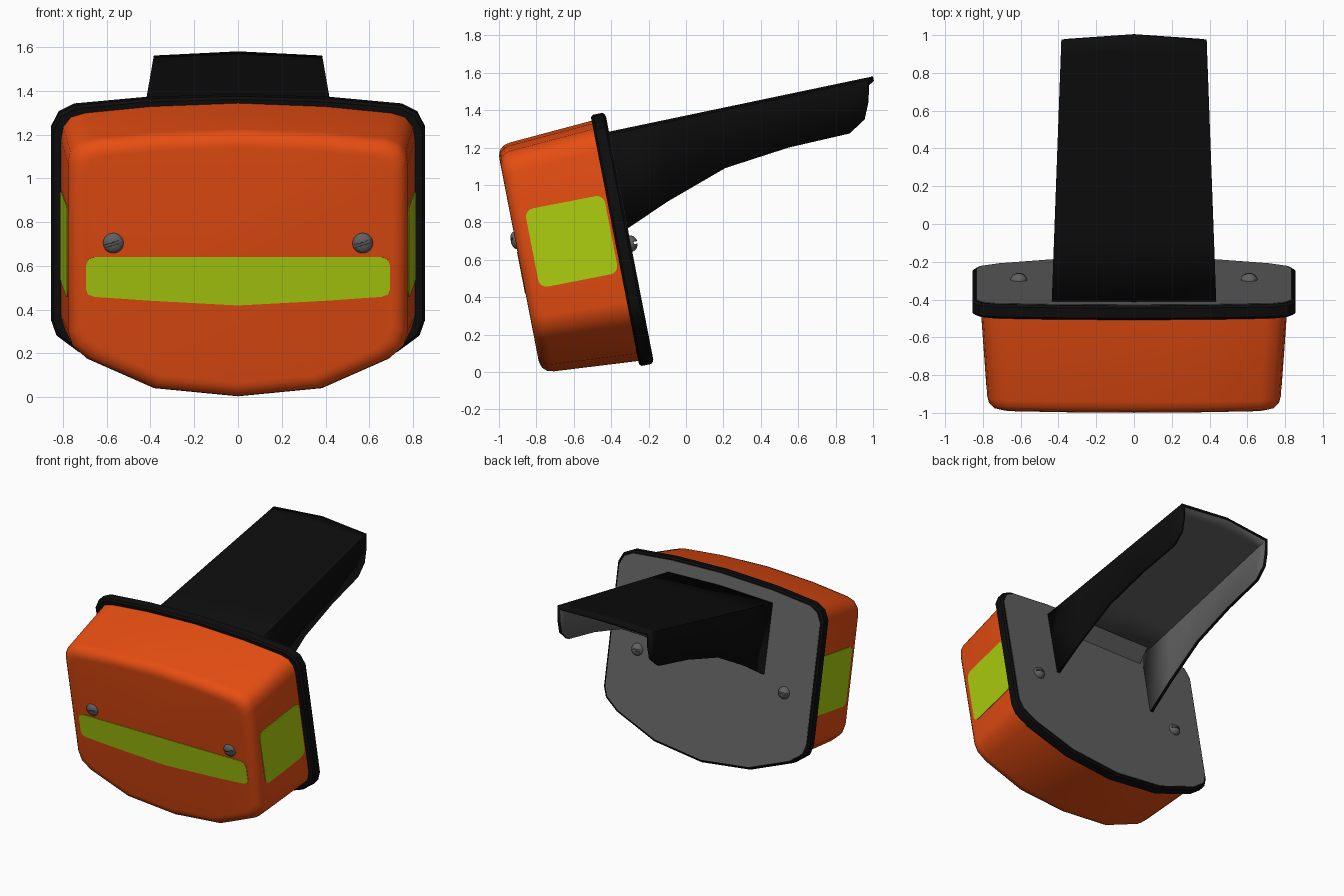
import bpy, bmesh, math
from mathutils import Matrix, Vector

if "Cube" in bpy.data.objects:
    bpy.data.objects.remove(bpy.data.objects["Cube"])


def material(name, rgb):
    m = bpy.data.materials.new(name)
    m.diffuse_color = (*rgb, 1)
    m.use_nodes = True
    m.node_tree.nodes["Principled BSDF"].inputs["Base Color"].default_value = m.diffuse_color
    return m


ORANGE = material("orange", (0.8, 0.075, 0.006))
BLACK = material("black", (0.004, 0.004, 0.004))
GREY = material("dark_grey", (0.12, 0.12, 0.12))
LIME = material("lime", (0.42, 0.62, 0.005))

# Head frame: x across, -y forward from the back of the plate, z up the plate
HEAD = Matrix.Translation((0, -0.305, 0.72)) @ Matrix.Rotation(math.radians(11), 4, 'X')


def finish(name, bm, mats, matrix=HEAD, angle=35):
    bmesh.ops.recalc_face_normals(bm, faces=bm.faces)
    me = bpy.data.meshes.new(name)
    bm.to_mesh(me)
    bm.free()
    for m in mats:
        me.materials.append(m)
    ob = bpy.data.objects.new(name, me)
    bpy.context.collection.objects.link(ob)
    ob.matrix_world = matrix
    bpy.ops.object.select_all(action='DESELECT')
    ob.select_set(True)
    bpy.context.view_layer.objects.active = ob
    bpy.ops.object.shade_smooth_by_angle(angle=math.radians(angle))
    return ob


def loft(name, rings, mat, matrix=HEAD):
    bm = bmesh.new()
    rows = [[bm.verts.new(p) for p in r] for r in rings]
    n = len(rows[0])
    for a, b in zip(rows, rows[1:]):
        for i in range(n):
            j = (i + 1) % n
            bm.faces.new((a[i], a[j], b[j], b[i]))
    bm.faces.new(rows[0])
    bm.faces.new(rows[-1])
    return finish(name, bm, [mat], matrix)


def mirrored(half):
    return half + [(-x, z) for x, z in half[-2:0:-1]]


def inset_ring(outline, d, inset):
    w = max(x for x, z in outline)
    h = max(abs(z) for x, z in outline)
    return [(x * (1 - inset / w), -d, z * (1 - inset / h)) for x, z in outline]


# Housing
body = mirrored([(0, .651), (.4, .635), (.70, .605), (.765, .585), (.80, .54), (.81, .48),
                 (.81, -.34), (.79, -.41), (.72, -.475), (.4, -.62), (0, -.66)])
loft("housing", [inset_ring(body, d, i) for d, i in
     [(.06, 0), (.53, .033), (.565, .042), (.588, .063), (.598, .09), (.6, .11)]], ORANGE)

# Back plate with a grey rear panel
plate = mirrored([(0, .68), (.42, .667), (.75, .636), (.82, .6), (.855, .53),
                  (.855, -.362), (.83, -.434), (.73, -.51), (.4, -.64), (0, -.688)])
loft("back_plate", [inset_ring(plate, d, i) for d, i in
     [(0, .012), (.012, 0), (.065, 0), (.077, .012)]], BLACK)
loft("rear_panel", [inset_ring(plate, d, .02) for d in (-.003, .02)], GREY)

# Front reflector strip
strip = mirrored([(0, .036), (.655, .036), (.684, .024), (.695, -.005), (.695, -.115),
                  (.684, -.14), (.655, -.15), (.4, -.168), (0, -.19)])
loft("front_reflector", [[(x, -d, z) for x, z in strip] for d in (.595, .603)], LIME)


# Side reflectors
def rounded(x0, x1, z0, z1, r, seg=4):
    corners = [(x1 - r, z1 - r), (x0 + r, z1 - r), (x0 + r, z0 + r), (x1 - r, z0 + r)]
    return [(cx + r * math.cos(t), cz + r * math.sin(t))
            for k, (cx, cz) in enumerate(corners)
            for t in [math.pi / 2 * (k + i / seg) for i in range(seg + 1)]]


patch = rounded(.09, .52, -.176, .25, .045)
for s, side in ((1, "right"), (-1, "left")):
    loft(side + "_reflector",
         [[(s * (.81 + o - .033 * (d - .06) / .47), -d, h) for d, h in patch]
          for o in (-.006, .004)], LIME)


# Slotted dome screws, front and rear
def screw(name, x, y, h, r, height, facing, turn):
    m = (HEAD @ Matrix.Translation((x, y, h))
         @ Matrix.Rotation(facing * math.pi / 2, 4, 'X') @ Matrix.Rotation(turn, 4, 'Z'))
    bm = bmesh.new()
    bmesh.ops.create_uvsphere(bm, u_segments=20, v_segments=10, radius=1)
    bmesh.ops.scale(bm, vec=(r, r, height), verts=bm.verts)
    ob = finish(name, bm, [GREY], m)
    bm = bmesh.new()
    bmesh.ops.create_cube(bm, size=1, matrix=Matrix.Translation((0, 0, height))
                          @ Matrix.Diagonal((.2, .013, height, 1)))
    cut = finish(name + "_slot_cutter", bm, [GREY], m)
    cut.hide_render = True
    cut.hide_set(True)
    mod = ob.modifiers.new("slot", 'BOOLEAN')
    mod.operation = 'DIFFERENCE'
    mod.object = cut


for s, side in ((1, "right"), (-1, "left")):
    screw(side + "_front_screw", s * .57, -.6, .1, .047, .025, 1, math.radians(18))
    screw(side + "_rear_screw", s * .61, 0, -.035, .045, .04, -1, 0)


# Mounting arm: open channel with a slightly ridged top and curved side walls
def half_width(y):
    return .435 - .0365 * (y + .4)


def ridge(y):
    return 1.285 + .2095 * (y + .41)


# (bottom y, bottom z, top edge y, ridge y)
stations = [(-.315, .765, -.425, -.425), (-.1, .91, -.1, -.1), (.21, 1.09, .21, .21),
            (.55, 1.2, .55, .55), (.875, 1.275, .82, .82), (.955, 1.35, .90, .91),
            (.975, 1.44, .975, 1.0)]
bm = bmesh.new()
rows = []
for by, bz, ty, ry in stations:
    wb, wt, zt = half_width(by), half_width(ty), ridge(ty) - .014
    pts = [(-wb, by, bz), (-wt, ty, zt), (0, ry, ridge(ry)), (wt, ty, zt), (wb, by, bz)]
    rows.append([bm.verts.new(p) for p in pts])
for a, b in zip(rows, rows[1:]):
    for i in range(4):
        bm.faces.new((a[i], a[i + 1], b[i + 1], b[i]))
arm = finish("mounting_arm", bm, [BLACK, GREY], Matrix(), 20)
if arm.data.polygons[1].normal.z < 0:
    arm.data.flip_normals()
sol = arm.modifiers.new("wall", 'SOLIDIFY')
sol.thickness = .025
sol.offset = -1
sol.use_even_offset = True
sol.material_offset = 1
sol.material_offset_rim = 0

# Gusset filling the inner corner between arm and plate
loft("arm_gusset", [[(x, -.42, 1.255), (x * .93, -.31, 1.265), (x * .93, -.39, 1.17)]
                    for x in (-.41, .41)], GREY, Matrix())
